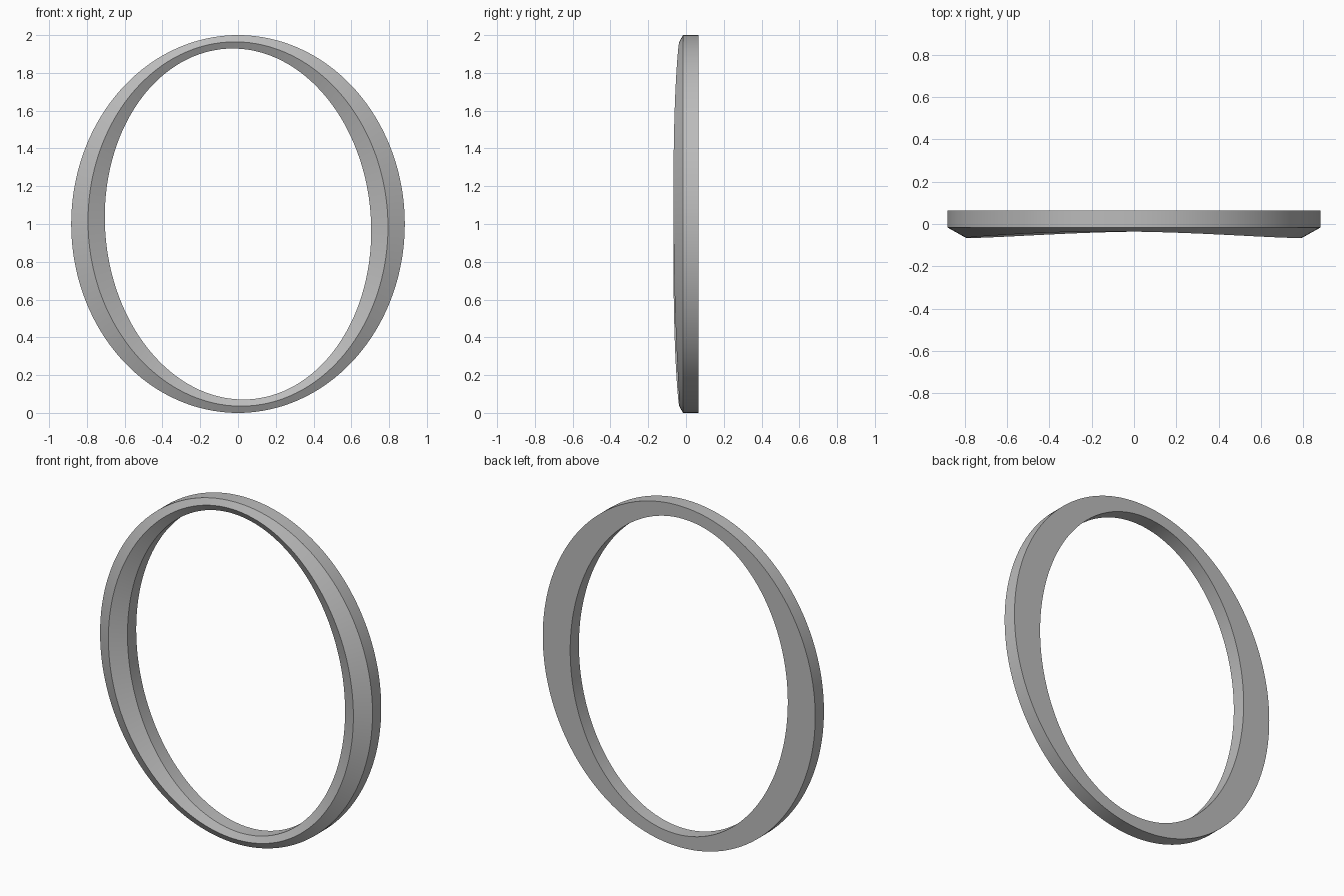
import bpy, bmesh, math

cube = bpy.data.objects.get("Cube")
if cube:
    bpy.data.objects.remove(cube, do_unlink=True)

STEPS = 192
BACK, EDGE = 0.065, -0.016     # flat back and start of the front bevel
RISE = 0.28                    # ridge height relative to band width
TILT = 0.07                    # lean of the opening


def ellipse_radius(a, b, angle):
    return a * b / math.hypot(b * math.cos(angle), a * math.sin(angle))


# Grey metal
grey = bpy.data.materials.new("grey")
grey.use_nodes = True
colour = (0.5, 0.5, 0.5, 1)
grey.diffuse_color = colour
grey.node_tree.nodes["Principled BSDF"].inputs["Base Color"].default_value = colour

# Five-sided band swept between an upright outer oval and a leaning opening
bm = bmesh.new()
rings = []
for i in range(STEPS):
    t = 2 * math.pi * i / STEPS
    outer = ellipse_radius(0.883, 1.0, t)
    inner = ellipse_radius(0.704, 0.93, t - TILT)
    ridge = EDGE - RISE * (outer - inner)
    profile = [(outer, BACK), (outer, EDGE), ((outer + inner) / 2, ridge),
               (inner, EDGE), (inner, BACK)]
    rings.append([bm.verts.new((r * math.cos(t), y, 1 + r * math.sin(t)))
                  for r, y in profile])

for i, ring in enumerate(rings):
    after = rings[(i + 1) % STEPS]
    for j in range(len(ring)):
        k = (j + 1) % len(ring)
        bm.faces.new((ring[j], ring[k], after[k], after[j]))
bmesh.ops.recalc_face_normals(bm, faces=bm.faces)

mesh = bpy.data.meshes.new("oval_rim")
bm.to_mesh(mesh)
bm.free()
mesh.materials.append(grey)
rim = bpy.data.objects.new("oval_rim", mesh)
bpy.context.collection.objects.link(rim)

# Smooth sweep with crisp profile edges
bpy.ops.object.select_all(action="DESELECT")
rim.select_set(True)
bpy.context.view_layer.objects.active = rim
bpy.ops.object.shade_smooth_by_angle(angle=math.radians(20))
